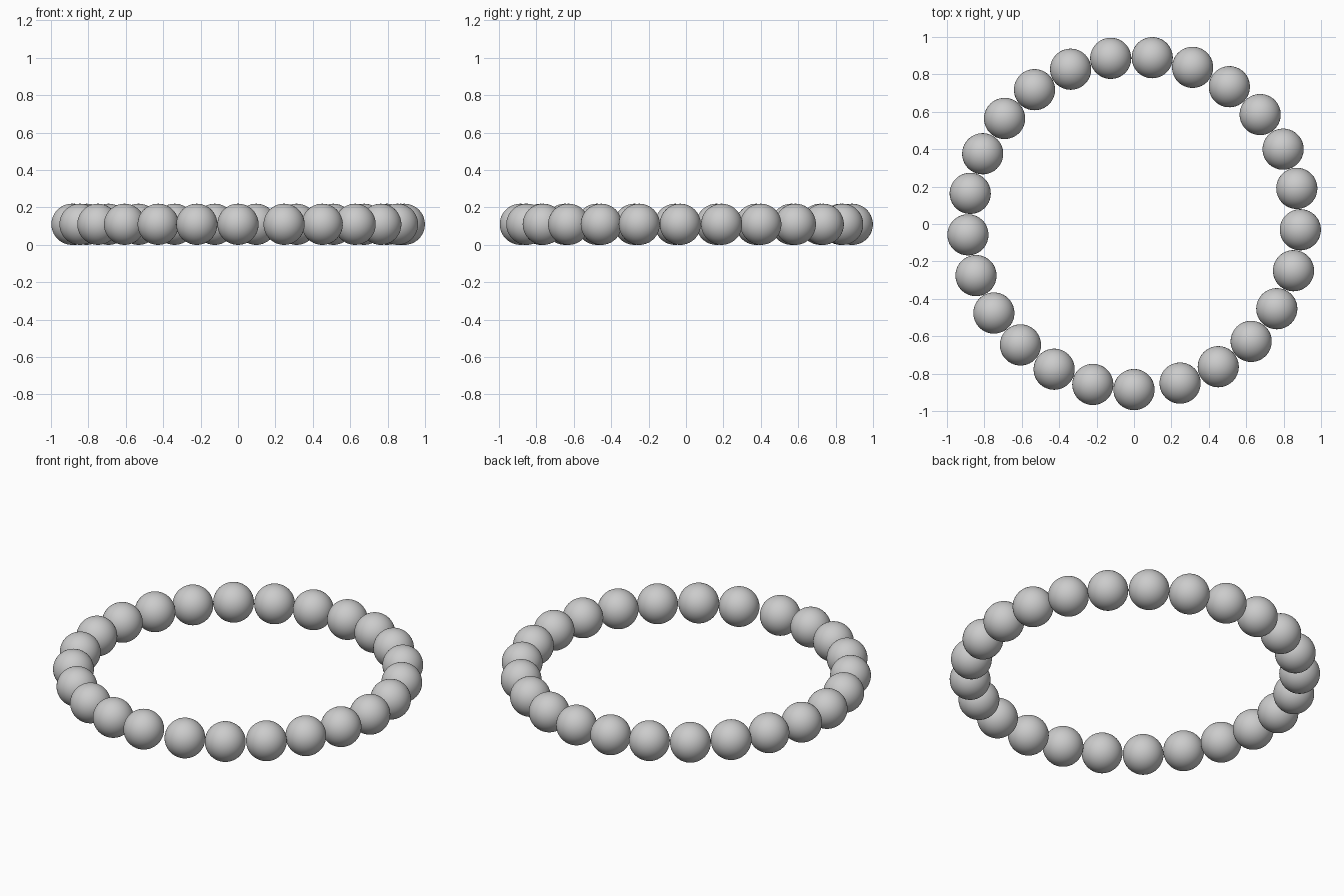
import bpy
from math import radians, cos, sin

if "Cube" in bpy.data.objects:
    bpy.data.objects.remove(bpy.data.objects["Cube"])

COUNT = 25        # beads in the bracelet
RING = 0.89       # radius of the ring of bead centres
BEAD = 0.11       # bead radius
STEP = 14.33      # degrees between touching beads; a small gap is left at the front
Y_SHIFT = 0.0045  # re-centres the ring, which has an odd bead count

# One shared bead mesh
bpy.ops.mesh.primitive_uv_sphere_add(segments=48, ring_count=32, radius=BEAD)
first = bpy.context.object
bpy.ops.object.shade_smooth()

# Beads run clockwise from the front centre, the gap falls before the last one closes
for i in range(COUNT):
    bead = first if i == 0 else first.copy()
    if i:
        bpy.context.collection.objects.link(bead)
    bead.name = f"bead_{i + 1:02d}"
    a = radians(-90 - i * STEP)
    bead.location = (RING * cos(a), RING * sin(a) + Y_SHIFT, BEAD)
    bead.rotation_euler.z = a
